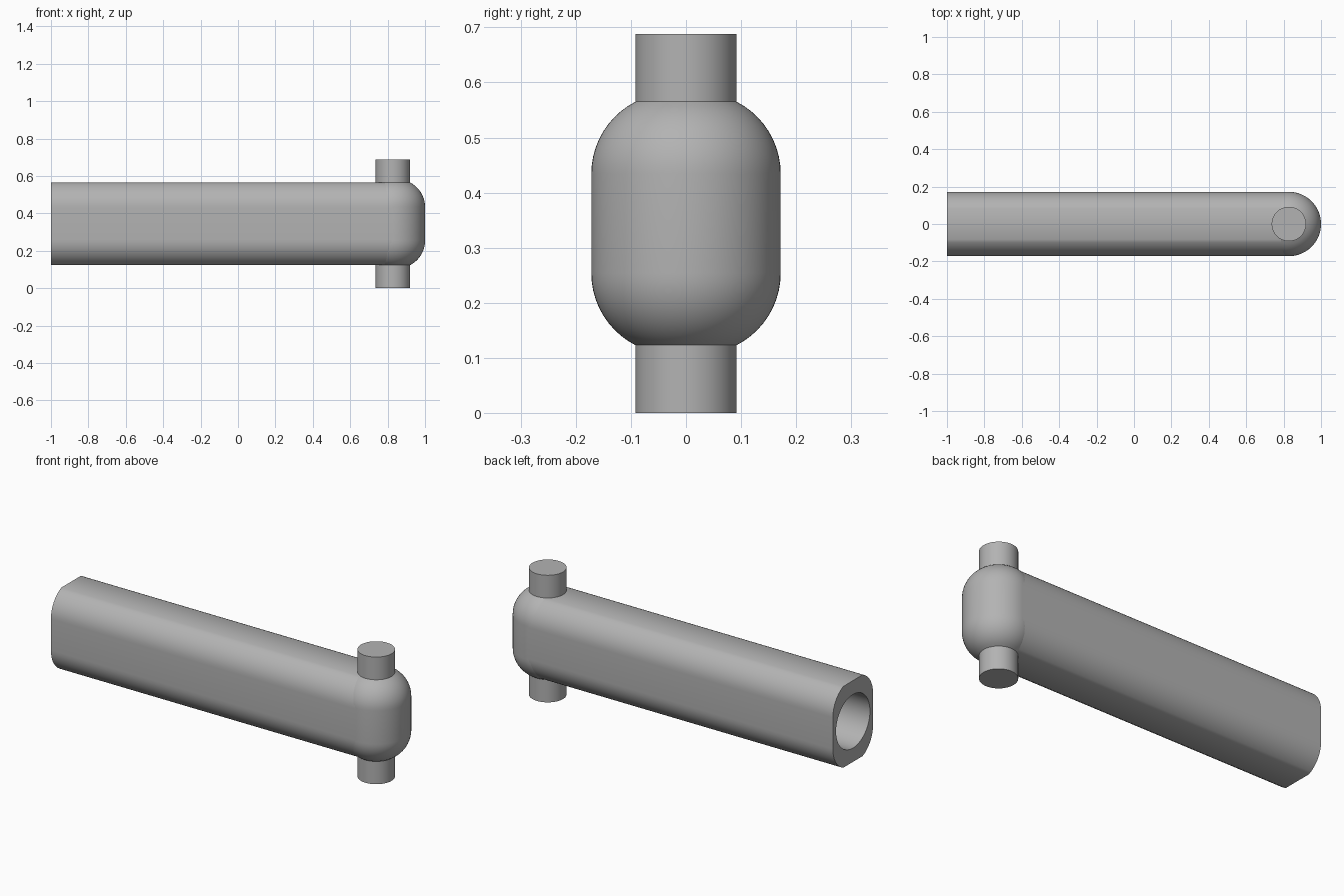
import bpy, bmesh, math
from mathutils import Matrix

if "Cube" in bpy.data.objects:
    bpy.data.objects.remove(bpy.data.objects["Cube"])

MID_Z = 0.344      # height of the long axis
PIVOT_X = 0.828    # centre of the rounded head and pin
HALF_W = 0.172
HALF_H = 0.221

grey = bpy.data.materials.new("plain grey")
grey.use_nodes = True
colour = (0.45, 0.45, 0.45, 1)
grey.diffuse_color = colour
grey.node_tree.nodes["Principled BSDF"].inputs["Base Color"].default_value = colour


def finish(name, bm):
    """Turn a bmesh into a smooth-shaded object."""
    bmesh.ops.recalc_face_normals(bm, faces=bm.faces)
    mesh = bpy.data.meshes.new(name)
    bm.to_mesh(mesh)
    bm.free()
    mesh.materials.append(grey)
    obj = bpy.data.objects.new(name, mesh)
    bpy.context.collection.objects.link(obj)
    bpy.context.view_layer.objects.active = obj
    obj.select_set(True)
    bpy.ops.object.shade_smooth_by_angle(angle=math.radians(28))
    obj.select_set(False)
    return obj


def rounded_quarter(flat, half_h, steps=10):
    """Points from the side wall up to the edge of the flat top."""
    radius = 0.147
    cx = HALF_W - radius
    end = math.acos((flat - cx) / radius)
    cz = half_h - radius * math.sin(end)
    return [(cx + radius * math.cos(end * i / steps),
             cz + radius * math.sin(end * i / steps)) for i in range(steps + 1)]


def cylinder(name, radius, depth, matrix):
    bm = bmesh.new()
    bmesh.ops.create_cone(bm, cap_ends=True, segments=64, radius1=radius,
                          radius2=radius, depth=depth, matrix=matrix)
    return finish(name, bm)


# Long arm: rounded section extruded along x
q = rounded_quarter(0.083, HALF_H - 0.001)
section = (q + [(-y, z) for y, z in reversed(q)]
           + [(-y, -z) for y, z in q] + [(y, -z) for y, z in reversed(q)])
bm = bmesh.new()
face = bm.faces.new([bm.verts.new((-1, y, MID_Z + z)) for y, z in section])
ext = bmesh.ops.extrude_face_region(bm, geom=[face], use_keep_orig=True)
bmesh.ops.translate(bm, vec=(1 + PIVOT_X, 0, 0),
                    verts=[g for g in ext["geom"] if isinstance(g, bmesh.types.BMVert)])
arm = finish("arm", bm)

# Round blind bore in the open end
bore = cylinder("bore_cutter", 0.145, 2.4,
                Matrix.Translation((-1, 0, MID_Z)) @ Matrix.Rotation(math.pi / 2, 4, 'Y'))
bore.hide_render = True
cut = arm.modifiers.new("bore", 'BOOLEAN')
cut.operation = 'DIFFERENCE'
cut.solver = 'EXACT'
cut.object = bore
bpy.context.view_layer.objects.active = arm
bpy.ops.object.modifier_apply(modifier=cut.name)
bpy.data.objects.remove(bore)
arm.select_set(True)
bpy.ops.object.shade_smooth_by_angle(angle=math.radians(28))
arm.select_set(False)

# Rounded head: the profile revolved about the pivot axis
q = rounded_quarter(0.092, HALF_H)
profile = [(0, HALF_H)] + q[::-1] + [(r, -z) for r, z in q] + [(0, -HALF_H)]
bm = bmesh.new()
verts = [bm.verts.new((PIVOT_X + r, 0, MID_Z + z)) for r, z in profile]
edges = [bm.edges.new(pair) for pair in zip(verts, verts[1:])]
bmesh.ops.spin(bm, geom=verts + edges, cent=(PIVOT_X, 0, 0), axis=(0, 0, 1),
               angle=2 * math.pi, steps=64)
bmesh.ops.remove_doubles(bm, verts=bm.verts, dist=0.0001)
finish("rounded_head", bm)

# Pivot pin standing through the head
cylinder("pivot_pin", 0.092, 2 * MID_Z, Matrix.Translation((PIVOT_X, 0, MID_Z)))
